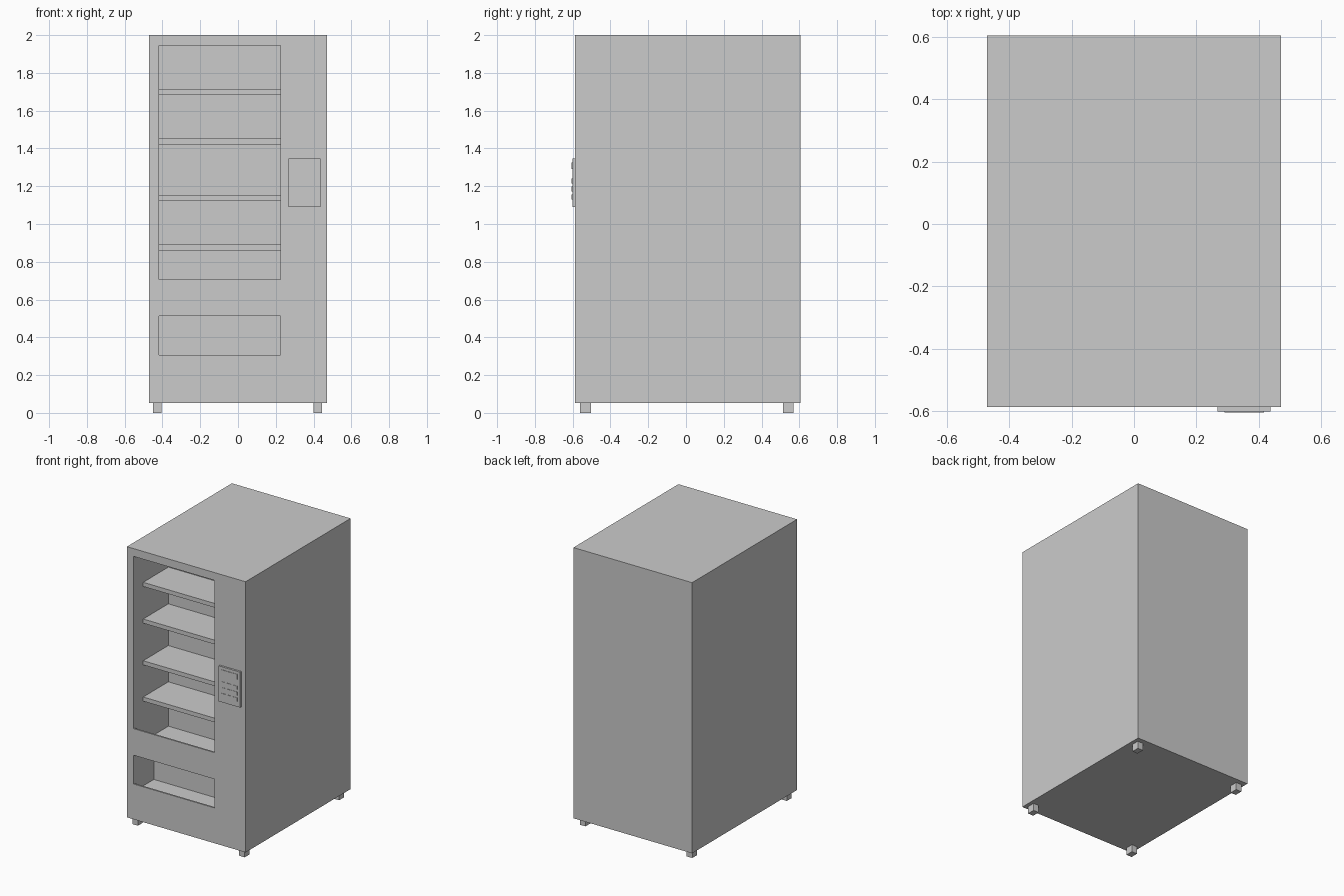
import bpy, bmesh

if "Cube" in bpy.data.objects:
    bpy.data.objects.remove(bpy.data.objects["Cube"])

FRONT, BACK = -0.588, 0.605


def mesh_object(name, bm):
    bmesh.ops.recalc_face_normals(bm, faces=bm.faces)
    mesh = bpy.data.meshes.new(name)
    bm.to_mesh(mesh)
    bm.free()
    obj = bpy.data.objects.new(name, mesh)
    bpy.context.scene.collection.objects.link(obj)
    return obj


def box(name, x0, x1, y0, y1, z0, z1):
    bm = bmesh.new()
    bmesh.ops.create_cube(bm, size=1)
    for v in bm.verts:
        v.co = (x1 if v.co.x > 0 else x0,
                y1 if v.co.y > 0 else y0,
                z1 if v.co.z > 0 else z0)
    return mesh_object(name, bm)


def extrude_x(name, profile, x0, x1):
    bm = bmesh.new()
    face = bm.faces.new([bm.verts.new((x0, y, z)) for y, z in profile])
    ext = bmesh.ops.extrude_face_region(bm, geom=[face])
    moved = [g for g in ext["geom"] if isinstance(g, bmesh.types.BMVert)]
    bmesh.ops.translate(bm, verts=moved, vec=(x1 - x0, 0, 0))
    return mesh_object(name, bm)


# Cabinet
cabinet = box("cabinet", -0.472, 0.472, FRONT, BACK, 0.053, 2.0)

# Display window and delivery bay: recesses with a floor sunk behind a thin lip
WX0, WX1 = -0.419, 0.226
DISPLAY_BACK = FRONT + 0.395
lip = FRONT + 0.012
for name, top, sill, floor, back in (
        ("display_cutter", 1.944, 0.705, 0.572, DISPLAY_BACK),
        ("bay_cutter", 0.514, 0.307, 0.252, FRONT + 0.23)):
    cutter = extrude_x(name, [(FRONT - 0.1, sill), (lip, sill), (lip, floor),
                              (back, floor), (back, top), (FRONT - 0.1, top)],
                       WX0, WX1)
    cutter.hide_render = True
    cutter.hide_viewport = False
    mod = cabinet.modifiers.new(name, 'BOOLEAN')
    mod.operation = 'DIFFERENCE'
    mod.solver = 'EXACT'
    mod.object = cutter
    bpy.context.view_layer.objects.active = cabinet
    bpy.ops.object.modifier_apply(modifier=mod.name)
    bpy.data.objects.remove(cutter)

# Shelves
for i, top in enumerate((1.716, 1.452, 1.152, 0.891)):
    box(f"shelf_{i + 1}", WX0, WX1, FRONT + 0.109, DISPLAY_BACK, top - 0.03, top)

# Payment panel with screen and buttons
PANEL = -0.602
box("payment_panel", 0.268, 0.438, PANEL, FRONT, 1.091, 1.346)
box("panel_screen", 0.29, 0.417, PANEL - 0.003, PANEL, 1.29, 1.325)
for row in range(3):
    for col in range(3):
        x, z = 0.29 + col * 0.047, 1.215 - row * 0.042
        box(f"button_{row}_{col}", x, x + 0.033, PANEL - 0.003, PANEL, z, z + 0.025)

# Feet
for side, x in (("left", -0.427), ("right", 0.423)):
    for end, y in (("front", -0.532), ("back", 0.542)):
        box(f"{end}_{side}_foot", x - 0.022, x + 0.022, y - 0.028, y + 0.028, 0, 0.053)
